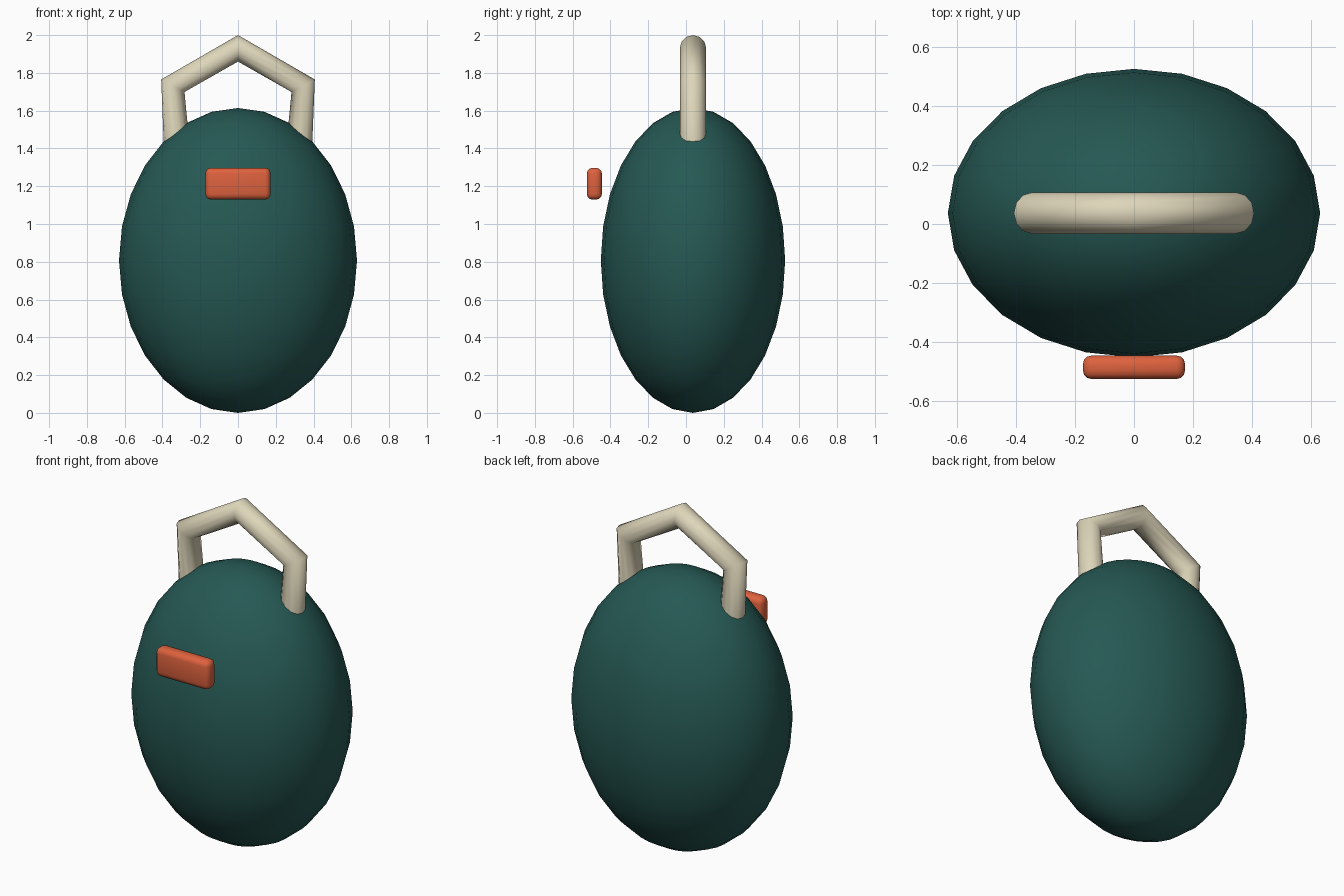
import bpy
import bmesh
from mathutils import Matrix

if "Cube" in bpy.data.objects:
    bpy.data.objects.remove(bpy.data.objects["Cube"])

CY = 0.037  # depth centre of body and handle


def material(name, rgb):
    m = bpy.data.materials.new(name)
    m.diffuse_color = (*rgb, 1)
    m.use_nodes = True
    m.node_tree.nodes["Principled BSDF"].inputs["Base Color"].default_value = m.diffuse_color
    return m


def add_mesh(name, bm, mat):
    me = bpy.data.meshes.new(name)
    bm.to_mesh(me)
    bm.free()
    me.materials.append(mat)
    me.shade_smooth()
    ob = bpy.data.objects.new(name, me)
    bpy.context.collection.objects.link(ob)
    return ob


teal = material("dark_teal", (0.019, 0.098, 0.087))
cream = material("cream", (0.73, 0.67, 0.49))
orange = material("orange", (0.73, 0.122, 0.048))

# Egg-shaped body
bm = bmesh.new()
bmesh.ops.create_uvsphere(
    bm, u_segments=24, v_segments=14, radius=1,
    matrix=Matrix.Translation((0, CY, 0.807)) @ Matrix.Diagonal((0.63, 0.488, 0.807, 1)))
add_mesh("body", bm, teal)

# Angular tube handle, its ends sunk into the body
path = [(-0.32, 1.35), (-0.345, 1.732), (0, 1.93), (0.345, 1.732), (0.32, 1.35)]
curve = bpy.data.curves.new("handle", 'CURVE')
curve.dimensions = '3D'
curve.bevel_depth = 0.07
curve.bevel_resolution = 4
curve.use_fill_caps = True
spline = curve.splines.new('POLY')
spline.points.add(len(path) - 1)
for p, (x, z) in zip(spline.points, path):
    p.co = (x, CY, z, 1)
spline.use_smooth = True
curve.materials.append(cream)
handle = bpy.data.objects.new("handle", curve)
bpy.context.collection.objects.link(handle)

# Rounded plate floating just ahead of the body
bm = bmesh.new()
bmesh.ops.create_cube(
    bm, size=1,
    matrix=Matrix.Translation((0, -0.485, 1.213)) @ Matrix.Diagonal((0.346, 0.08, 0.168, 1)))
bmesh.ops.bevel(bm, geom=bm.edges[:], offset=0.03, segments=3, profile=0.5, affect='EDGES')
add_mesh("front_plate", bm, orange)
